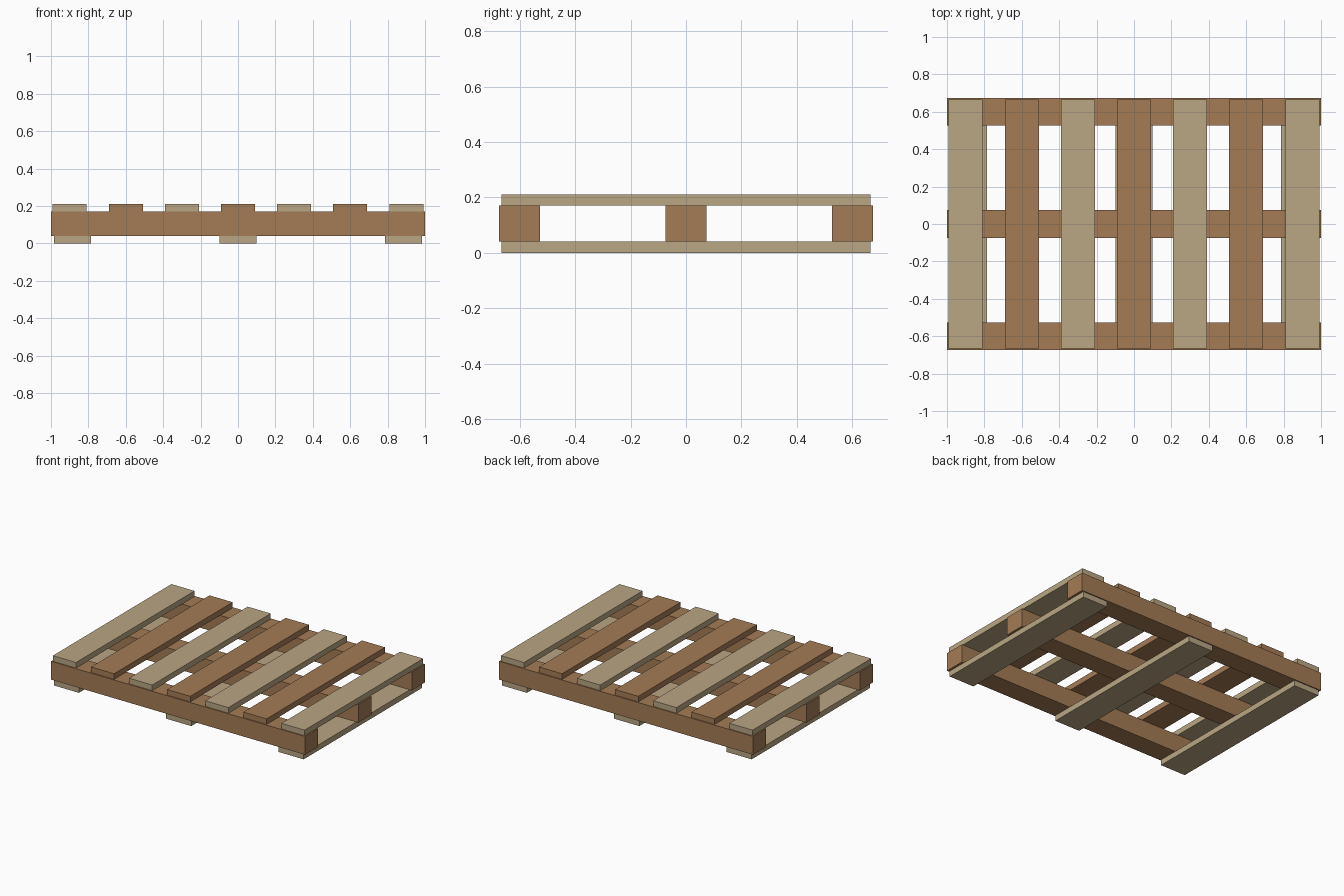
import bpy

cube = bpy.data.objects.get("Cube")
if cube:
    bpy.data.objects.remove(cube, do_unlink=True)


def make_material(name, rgb):
    mat = bpy.data.materials.new(name)
    mat.use_nodes = True
    color = (*rgb, 1.0)
    mat.diffuse_color = color
    mat.node_tree.nodes["Principled BSDF"].inputs["Base Color"].default_value = color
    return mat


pale_wood = make_material("pale_wood", (0.49, 0.38, 0.23))
brown_wood = make_material("brown_wood", (0.37, 0.20, 0.09))


def plank(name, center, size, mat):
    """Rectangular timber with real dimensions in its mesh."""
    bpy.ops.mesh.primitive_cube_add(size=1, location=center)
    obj = bpy.context.object
    obj.name = name
    obj.scale = size
    bpy.ops.object.transform_apply(location=False, rotation=False, scale=True)
    obj.data.materials.append(mat)
    return obj


BOARD_H, BEAM_H = 0.04, 0.13
BOARD_LEN = 1.333

# Bottom boards running front to back
for i, x in enumerate((-0.885, 0, 0.885)):
    plank(f"bottom_board_{i + 1}", (x, 0, BOARD_H / 2),
          (0.198, BOARD_LEN, BOARD_H), pale_wood)

# Long beams running side to side
for name, y in (("front", -0.6), ("middle", 0), ("back", 0.6)):
    plank(f"{name}_beam", (0, y, BOARD_H + BEAM_H / 2),
          (2, 0.148, BEAM_H), brown_wood)

# Deck boards in alternating wood
for i in range(7):
    plank(f"deck_board_{i + 1}", (0.3 * (i - 3), 0, BOARD_H * 1.5 + BEAM_H),
          (0.182, BOARD_LEN, BOARD_H), brown_wood if i % 2 else pale_wood)
